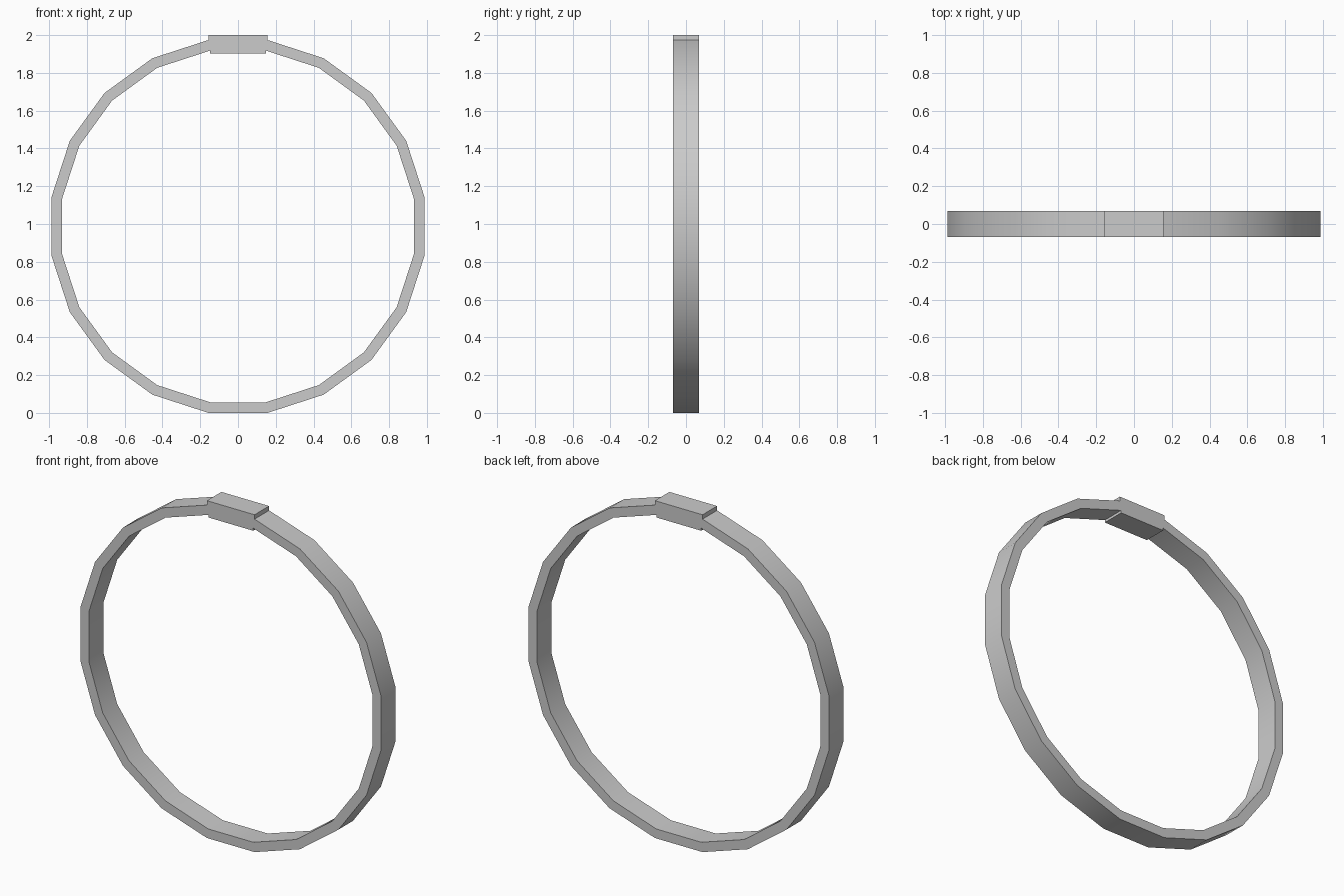
import bpy, bmesh
from math import sin, cos, pi, radians

if "Cube" in bpy.data.objects:
    bpy.data.objects.remove(bpy.data.objects["Cube"])

SIDES = 20
HALF_DEPTH = 0.068
OUTER, INNER = 0.987, 0.931      # distances from centre to the flats
CENTRE_Z = OUTER

bm = bmesh.new()

# Band: a rectangular section repeated round a 20-sided ring, flat at top and bottom
rings = []
for i in range(SIDES):
    a = 2 * pi * (i + 0.5) / SIDES
    section = []
    for apothem, y in ((OUTER, -HALF_DEPTH), (OUTER, HALF_DEPTH),
                       (INNER, HALF_DEPTH), (INNER, -HALF_DEPTH)):
        r = apothem / cos(pi / SIDES)
        section.append(bm.verts.new((r * sin(a), y, CENTRE_Z + r * cos(a))))
    rings.append(section)
for i in range(SIDES):
    a, b = rings[i], rings[(i + 1) % SIDES]
    for j in range(4):
        k = (j + 1) % 4
        bm.faces.new((a[j], a[k], b[k], b[j]))
bmesh.ops.recalc_face_normals(bm, faces=bm.faces)

# Clasp block: the top segment raised outwards and thickened inwards
top = max(bm.faces, key=lambda f: f.calc_center_median().z)
under = max((f for f in bm.faces if f.normal.z < -0.99),
            key=lambda f: f.calc_center_median().z)
for face, z in ((top, 2.0), (under, 1.903)):
    new = bmesh.ops.extrude_discrete_faces(bm, faces=[face])["faces"][0]
    for v in new.verts:
        v.co.z = z
bmesh.ops.recalc_face_normals(bm, faces=bm.faces)

mesh = bpy.data.meshes.new("ring_band")
bm.to_mesh(mesh)
bm.free()
band = bpy.data.objects.new("ring_band", mesh)
bpy.context.collection.objects.link(band)

# Smooth round the band, crisp at its rims and at the clasp
bpy.context.view_layer.objects.active = band
band.select_set(True)
bpy.ops.object.shade_smooth_by_angle(angle=radians(30))
